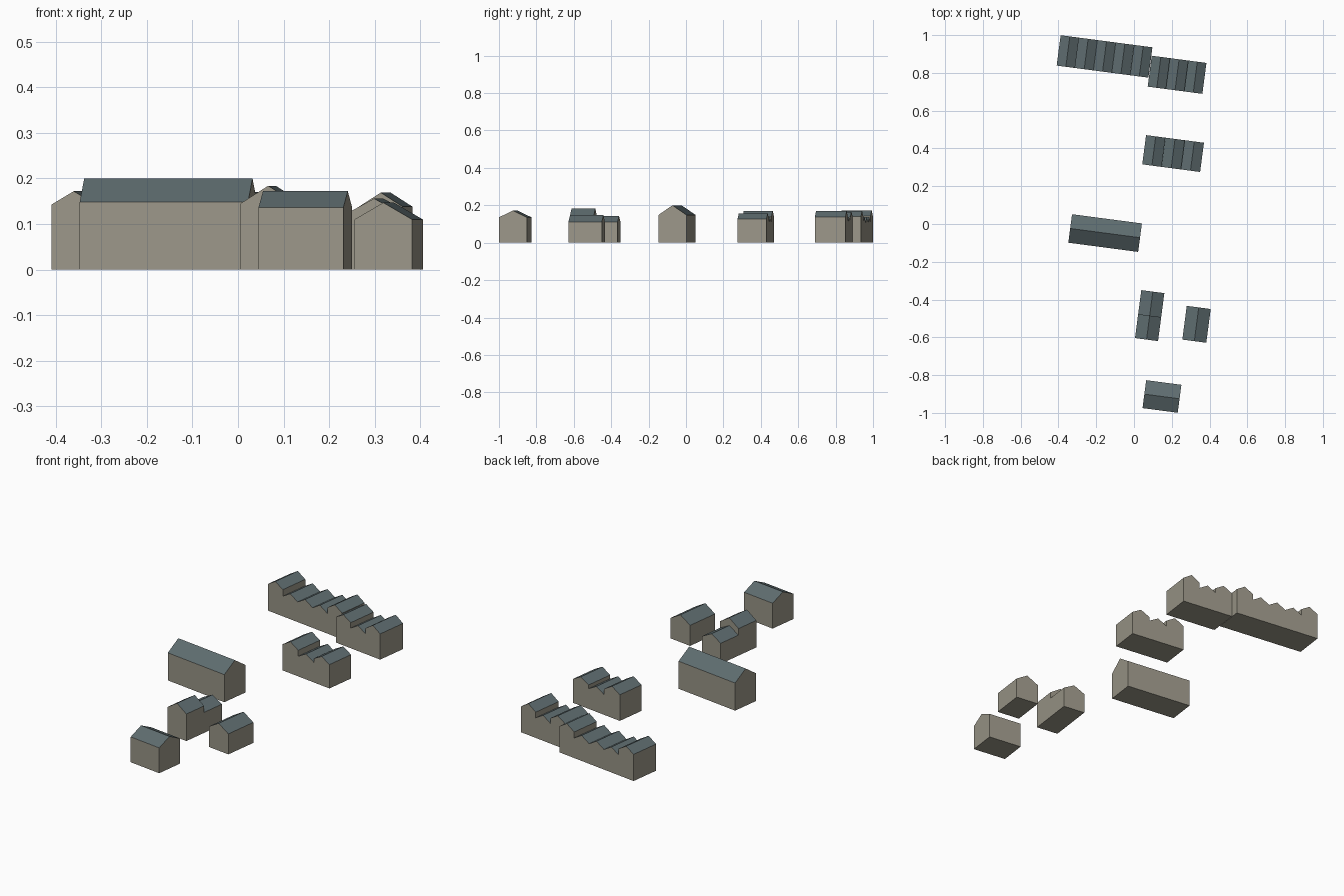
import bpy, bmesh, math
from mathutils import Matrix, Vector

cube = bpy.data.objects.get("Cube")
if cube:
    bpy.data.objects.remove(cube, do_unlink=True)


def material(name, colour):
    mat = bpy.data.materials.new(name)
    mat.use_nodes = True
    mat.diffuse_color = colour
    mat.node_tree.nodes["Principled BSDF"].inputs["Base Color"].default_value = colour
    return mat


WALL = material("warm grey wall", (0.33, 0.31, 0.25, 1))
ROOF = material("slate roof", (0.114, 0.153, 0.162, 1))
TURN = math.radians(-7.5)  # every building follows the same street grid


def house(name, centre, width, length, eave, ridge, angle=TURN):
    """Gabled block: pentagon gable across x, ridge along y."""
    bm = bmesh.new()
    w = width / 2
    gable = [(-w, 0), (w, 0), (w, eave), (0, ridge), (-w, eave)]
    front = bm.faces.new([bm.verts.new((x, -length / 2, z)) for x, z in gable])
    new = bmesh.ops.extrude_face_region(bm, geom=[front])["geom"]
    verts = [v for v in new if isinstance(v, bmesh.types.BMVert)]
    bmesh.ops.translate(bm, vec=(0, length, 0), verts=verts)
    bmesh.ops.recalc_face_normals(bm, faces=bm.faces)
    # sloping upward faces are roof, the rest is wall
    for face in bm.faces:
        face.normal_update()
        face.material_index = int(face.normal.z > 0.2)
    mesh = bpy.data.meshes.new(name)
    bm.to_mesh(mesh)
    bm.free()
    mesh.materials.append(WALL)
    mesh.materials.append(ROOF)
    ob = bpy.data.objects.new(name, mesh)
    ob.location = (centre[0], centre[1], 0)
    ob.rotation_euler.z = angle
    bpy.context.collection.objects.link(ob)


def along(centre, x, y):
    """Point offset from a centre in the turned street grid."""
    return Vector((*centre, 0)) + Matrix.Rotation(TURN, 3, "Z") @ Vector((x, y, 0))


def terrace(name, centre, total, depth, heights):
    """Row of side-by-side houses, one (eave, ridge) pair each."""
    step = total / len(heights)
    for i, (eave, ridge) in enumerate(heights):
        offset = (i + 0.5) * step - total / 2
        house(f"{name}_house_{i + 1}", along(centre, offset, 0), step, depth, eave, ridge)


# Terraces with taller end houses
low = (0.108, 0.137)
terrace("long_terrace", (-0.156, 0.887), 0.49, 0.162,
        [(0.143, 0.172), low, low, low, (0.14, 0.17)])
terrace("short_terrace", (0.228, 0.79), 0.292, 0.165,
        [(0.137, 0.165), low, (0.138, 0.169)])
terrace("middle_terrace", (0.207, 0.373), 0.309, 0.156,
        [(0.14, 0.17), low, (0.128, 0.156)])

# Long barns with the ridge running across the front
ACROSS = TURN + math.pi / 2
house("large_barn", (-0.153, -0.048), 0.152, 0.373, 0.148, 0.2, ACROSS)
house("small_barn", (0.148, -0.913), 0.149, 0.188, 0.136, 0.172, ACROSS)

# Paired house: tall front half, low back half
pair = (0.083, -0.485)
house("pair_front", along(pair, 0, -0.064), 0.123, 0.128, 0.145, 0.184)
house("pair_back", along(pair, 0, 0.064), 0.123, 0.128, 0.11, 0.142)

# Single hut
house("hut", (0.331, -0.531), 0.128, 0.18, 0.11, 0.147)
